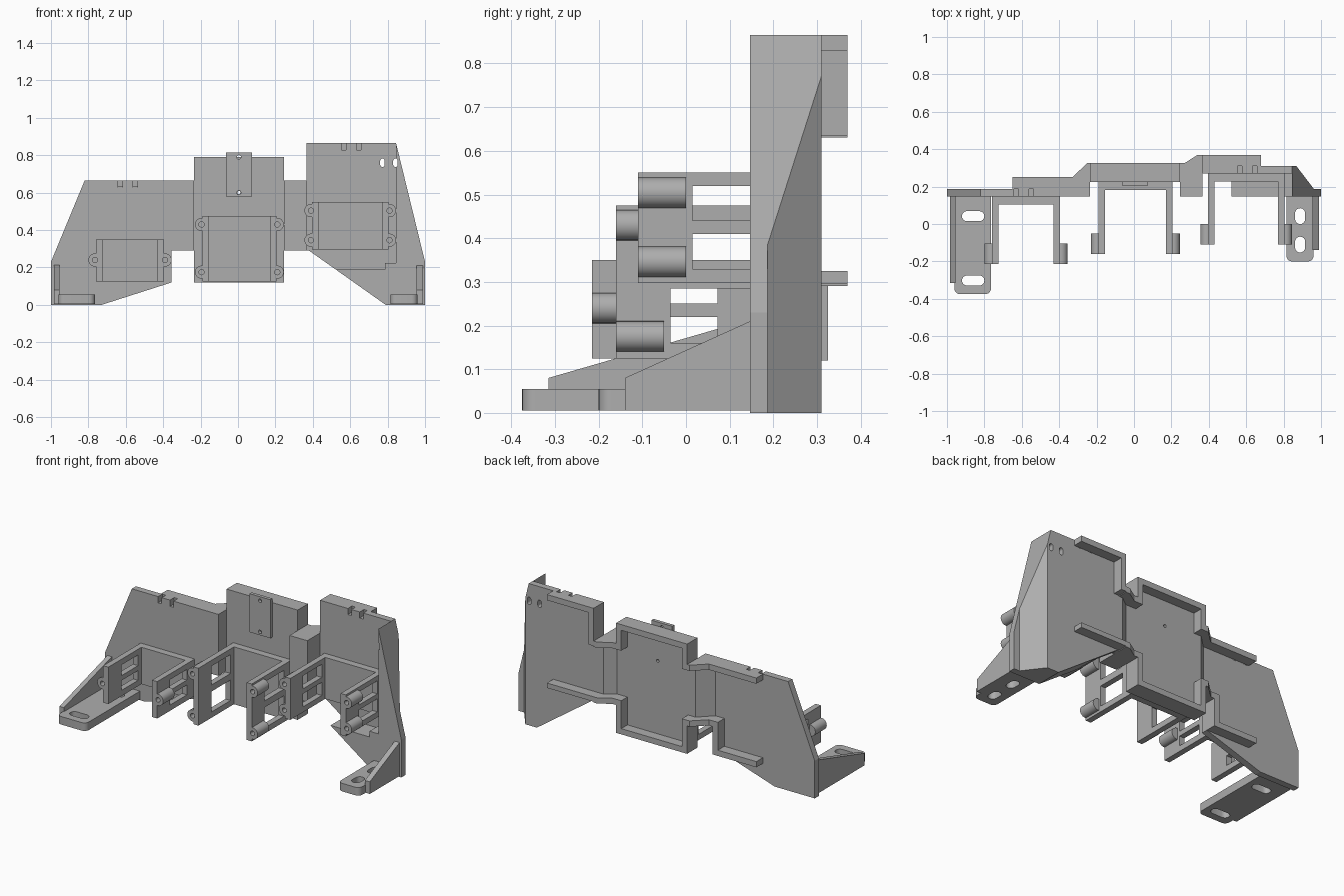
import bpy, bmesh, math

if "Cube" in bpy.data.objects:
    bpy.data.objects.remove(bpy.data.objects["Cube"])

grey = bpy.data.materials.new("plain grey")
grey.use_nodes = True
grey.diffuse_color = (0.42, 0.42, 0.42, 1)
grey.node_tree.nodes["Principled BSDF"].inputs["Base Color"].default_value = (0.42, 0.42, 0.42, 1)


def prism(name, pts, axis, a, b):
    """Extrude a 2D outline along an axis from a to b."""
    place = {"x": lambda u, v, w: (w, u, v),
             "y": lambda u, v, w: (u, w, v),
             "z": lambda u, v, w: (u, v, w)}[axis]
    bm = bmesh.new()
    lo = [bm.verts.new(place(u, v, a)) for u, v in pts]
    hi = [bm.verts.new(place(u, v, b)) for u, v in pts]
    n = len(pts)
    bm.faces.new(lo)
    bm.faces.new(hi)
    for i in range(n):
        j = (i + 1) % n
        bm.faces.new((lo[i], lo[j], hi[j], hi[i]))
    bmesh.ops.recalc_face_normals(bm, faces=bm.faces)
    mesh = bpy.data.meshes.new(name)
    bm.to_mesh(mesh)
    bm.free()
    mesh.materials.append(grey)
    obj = bpy.data.objects.new(name, mesh)
    bpy.context.collection.objects.link(obj)
    return obj


def box(name, x, y, z):
    return prism(name, [(x[0], y[0]), (x[1], y[0]), (x[1], y[1]), (x[0], y[1])], "z", *z)


def disc(u, v, r, n=24):
    return [(u + r * math.cos(2 * math.pi * i / n), v + r * math.sin(2 * math.pi * i / n)) for i in range(n)]


def slot(u, v, length, r, upright=False, n=8):
    """Outline with two round ends."""
    out = []
    for side in (1, -1):
        for i in range(n + 1):
            t = -math.pi / 2 + math.pi * i / n
            p = side * (length / 2 - r + r * math.cos(t))
            q = side * r * math.sin(t)
            out.append((u - q, v + p) if upright else (u + p, v + q))
    return out


def cut(obj, *cutters):
    bpy.context.view_layer.objects.active = obj
    for c in cutters:
        c.hide_render = True
        mod = obj.modifiers.new("cut", "BOOLEAN")
        mod.operation = "DIFFERENCE"
        mod.solver = "EXACT"
        mod.object = c
        bpy.ops.object.modifier_apply(modifier=mod.name)
        bpy.data.objects.remove(c)
    return obj


def smooth(obj):
    bpy.ops.object.select_all(action="DESELECT")
    obj.select_set(True)
    bpy.context.view_layer.objects.active = obj
    bpy.ops.object.shade_smooth_by_angle(angle=math.radians(30))


# Right wall: flat plate with a notched top edge
right = prism("right_wall", [(-1, 0), (-.73, 0), (-.355, .12), (-.355, .29), (-.235, .29),
                             (-.235, .665), (-.82, .665), (-1, .23)], "y", .147, .187)
cut(right, *[box("notch", (x - .012, x + .012), (.1, .3), (.627, .7)) for x in (-.63, -.55)])

# Slanted joint between the right wall and the centre
prism("right_joint", [(-.33, .187), (-.235, .187), (-.235, .265), (-.25, .265)], "z", .29, .665)

# Centre panel and its small front tab
cut(box("centre_panel", (-.235, .245), (.225, .265), (.12, .79)),
    prism("hole", disc(.005, .6, .009, 12), "y", .1, .4))
cut(box("centre_tab", (-.065, .075), (.205, .226), (.58, .815)),
    *[prism("hole", disc(.005, z, .011, 12), "y", .1, .4) for z in (.79, .6)])
box("tab_spacer", (-.005, .015), (.226, .27), (.77, .79))

# Block joining centre and left wall
prism("left_joint", [(.245, .147), (.365, .147), (.365, .31), (.34, .31), (.28, .265), (.245, .265)],
      "z", .29, .665)

# Left wall: deep block, recessed at the front and bevelled at the back
left = prism("left_wall", [(.365, .29), (.38, .29), (.79, 0), (1, 0), (1, .23), (.845, .865), (.365, .865)],
             "y", .147, .31)
cut(left,
    prism("recess", [(.3, .19), (.785, .19), (.785, .225), (.845, .225), (.845, 1), (.3, 1)], "y", .1, .27),
    prism("bevel", [(.868, .31), (.868, .4), (1.1, .4), (1.1, .187), (.962, .187)], "z", -.1, 1),
    *[box("notch", (x - .012, x + .012), (.2, .36), (.828, .9)) for x in (.565, .645)],
    *[prism("keyhole", slot(x, .76, .045, .012, True), "y", .1, .4) for x in (.772, .842)])

# Back rails that frame the panel
right_run = [(-.33, .187), (-.25, .265), (-.235, .265), (-.235, .325), (-.25, .325), (-.33, .25)]
left_run = [(.245, .265), (.28, .265), (.34, .31), (.365, .31), (.365, .37), (.34, .37), (.27, .325), (.245, .325)]
for level, z in (("top", (.63, .665)), ("bottom", (.29, .325))):
    prism("right_joint_rail_" + level, right_run, "z", *z)
    prism("left_joint_rail_" + level, left_run, "z", *z)
R, C, L = (.187, .25), (.265, .325), (.31, .37)
rails = {
    "right_top_rail": ((-.65, -.33), R, (.63, .665)),
    "right_bottom_rail": ((-.65, -.355), R, (.12, .155)),
    "right_upright_rail": ((-.39, -.355), R, (.12, .325)),
    "right_link_rail": ((-.39, -.33), R, (.29, .325)),
    "centre_top_rail": ((-.235, .245), C, (.755, .79)),
    "centre_bottom_rail": ((-.235, .245), C, (.12, .155)),
    "left_top_rail": ((.365, .68), L, (.83, .865)),
    "left_bottom_rail": ((.365, .68), L, (.295, .325)),
    "left_upright_rail": ((.365, .4), L, (.635, .865)),
}
for name, spans in rails.items():
    box(name, *spans)
for side, x in (("right", (-.235, -.2)), ("left", (.21, .245))):
    box("centre_lower_upright_" + side, x, C, (.12, .325))
    box("centre_upper_upright_" + side, x, C, (.63, .79))


# U-shaped holders: back bar, two windowed arms and screw bosses
def holder(name, x0, x1, z, front, back, windows, boss_heights):
    t = .035
    box(name + "_holder_bar", (x0, x1), (back - .043, back), z)
    for side, xa, xb, bx in (("right", x0, x0 + t, x0 - .005), ("left", x1 - t, x1, x1 + .005)):
        arm = box(name + "_holder_arm_" + side, (xa, xb), (front, back - .043), z)
        cut(arm,
            *[box("window", (xa - .1, xb + .1), (front + .125, back - .075), w) for w in windows],
            *[prism("bore", disc(bx, h, .014), "y", front - .1, front + .1) for h in boss_heights])
        for h in boss_heights:
            boss = prism(name + "_boss_" + side, disc(bx, h, .035), "y", front, front + .11)
            cut(boss, prism("bore", disc(bx, h, .014), "y", front - .1, front + .1))
            smooth(boss)


holder("right", -.76, -.395, (.125, .35), -.215, .147, [(.16, .22), (.25, .315)], [.24])
holder("centre", -.19, .205, (.125, .475), -.16, .225, [(.16, .285), (.325, .44)], [.175, .43])
holder("left", .395, .805, (.297, .55), -.11, .27, [(.33, .41), (.44, .52)], [.346, .504])


# Feet with rounded front corners and fixing slots, each braced by a gusset
def foot(name, x0, x1, front, slots, gusset_x, gusset_front):
    r = .03
    corners = [(x0 + r - r * math.cos(t), front + r - r * math.sin(t))
               for t in [math.pi / 2 * i / 6 for i in range(7)]]
    corners += [(x0 + x1 - u, v) for u, v in reversed(corners)]
    base = prism(name + "_foot", corners + [(x1, .147), (x0, .147)], "z", .006, .055)
    cut(base, *[prism("slot", s, "z", -.1, .2) for s in slots])
    smooth(base)
    rise = (.147 - gusset_front) * (.29 if name == "right" else .453)
    prism(name + "_gusset", [(gusset_front, .006), (.147, .006), (.147, .08 + rise), (gusset_front, .08)],
          "x", *gusset_x)


foot("right", -.96, -.765, -.375, [slot(-.86, y, .12, .027) for y in (.042, -.302)], (-.985, -.955), -.315)
foot("left", .815, .96, -.2, [slot(.888, y, .085, .027, True) for y in (.042, -.11)], (.955, .988), -.14)
